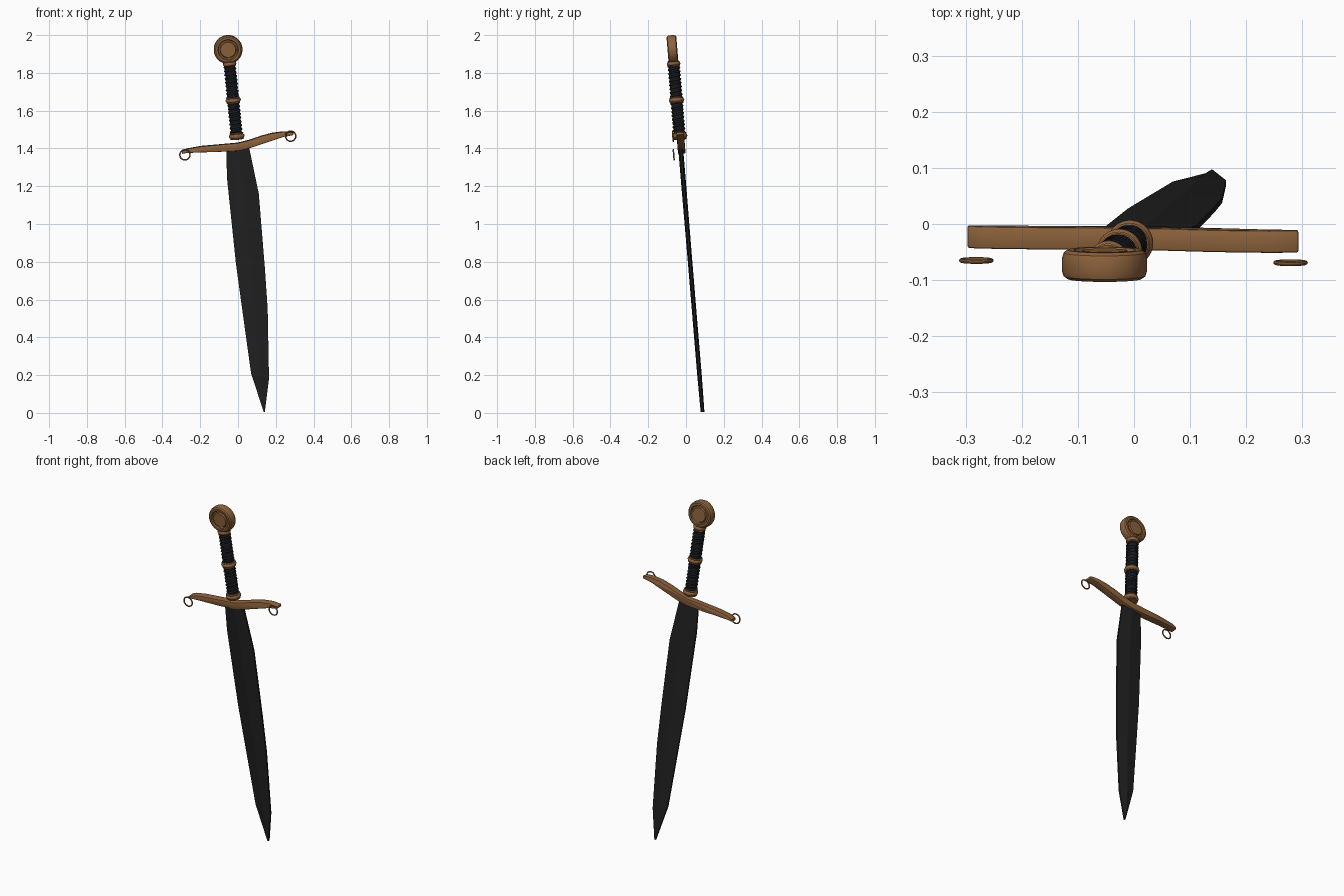
import bpy, bmesh, math
from mathutils import Vector, Matrix

old = bpy.data.objects.get("Cube")
if old:
    bpy.data.objects.remove(old)


def material(name, rgb):
    m = bpy.data.materials.new(name)
    m.use_nodes = True
    m.diffuse_color = (*rgb, 1)
    bsdf = m.node_tree.nodes["Principled BSDF"]
    bsdf.inputs["Base Color"].default_value = (*rgb, 1)
    bsdf.inputs["Roughness"].default_value = 0.6
    return m


bronze = material("bronze", (0.27, 0.125, 0.045))
steel = material("black_steel", (0.015, 0.015, 0.015))
leather = material("black_leather", (0.011, 0.012, 0.015))

# Leaning frame of the hilt, with its origin at the guard
up = Vector((-0.193, -0.16, 1.926)).normalized()
side = Vector((1, 0, 0))
side = (side - up * side.dot(up)).normalized()
back = up.cross(side)
frame = Matrix.Translation((-0.002, -0.03, 1.42)) @ Matrix((side, back, up)).transposed().to_4x4()
lean = math.atan2(0.16, 1.926)


def finish(name, bm, mat, matrix=Matrix(), angle=35):
    bmesh.ops.recalc_face_normals(bm, faces=bm.faces)
    mesh = bpy.data.meshes.new(name)
    bm.to_mesh(mesh)
    bm.free()
    mesh.materials.append(mat)
    ob = bpy.data.objects.new(name, mesh)
    bpy.context.collection.objects.link(ob)
    ob.matrix_world = matrix
    if angle:
        bpy.ops.object.select_all(action="DESELECT")
        ob.select_set(True)
        bpy.context.view_layer.objects.active = ob
        bpy.ops.object.shade_smooth_by_angle(angle=math.radians(angle))
    return ob


def lathe(name, profile, mat, matrix, closed=False, steps=32):
    bm = bmesh.new()
    verts = [bm.verts.new((r, 0, z)) for r, z in profile]
    edges = [bm.edges.new(p) for p in zip(verts, verts[1:])]
    if closed:
        edges.append(bm.edges.new((verts[-1], verts[0])))
    bmesh.ops.spin(bm, geom=verts + edges, axis=(0, 0, 1), cent=(0, 0, 0),
                   angle=math.tau, steps=steps)
    bmesh.ops.remove_doubles(bm, verts=bm.verts, dist=1e-5)
    return finish(name, bm, mat, matrix)


# Blade: flattened diamond section, (left x, left z, right x, right z, ridge, edge)
rows = [(-0.063, 1.41, 0.058, 1.41, 0.013, 0.005),
        (-0.058, 1.24, 0.11, 1.16, 0.013, 0.005),
        (-0.011, 0.79, 0.142, 0.77, 0.012, 0.005),
        (0.022, 0.55, 0.157, 0.55, 0.012, 0.005),
        (0.069, 0.21, 0.164, 0.18, 0.012, 0.005),
        (0.136, 0.005, 0.142, 0.005, 0.01, 0.005)]
bm = bmesh.new()
sections = []
for xl, zl, xr, zr, ridge, edge in rows:
    xm, zm = (xl + xr) / 2, (zl + zr) / 2
    section = [(xl, zl, -edge), (xm, zm, -ridge), (xr, zr, -edge),
               (xr, zr, edge), (xm, zm, ridge), (xl, zl, edge)]
    sections.append([bm.verts.new((x, 0.088 - 0.083 * z + d, z)) for x, z, d in section])
for a, b in zip(sections, sections[1:]):
    for i in range(6):
        j = (i + 1) % 6
        bm.faces.new((a[i], a[j], b[j], b[i]))
bm.faces.new(sections[0])
bm.faces.new(sections[-1])
finish("blade", bm, steel, angle=0)

# Guard: S-shaped bar, (x, bottom, top) relative to the middle
stations = [(-0.297, -0.048, -0.034), (-0.27, -0.043, -0.021), (-0.2, -0.04, -0.008),
            (-0.1, -0.037, 0.001), (0, -0.031, 0.01), (0.06, -0.018, 0.025),
            (0.12, 0.002, 0.046), (0.18, 0.022, 0.062), (0.24, 0.042, 0.07),
            (0.293, 0.052, 0.066)]
bm = bmesh.new()
outline = [(x, lo) for x, lo, hi in stations] + [(x, hi) for x, lo, hi in reversed(stations)]
plate = bm.faces.new([bm.verts.new((x, -0.02, z)) for x, z in outline])
moved = bmesh.ops.extrude_face_region(bm, geom=[plate])["geom"]
bmesh.ops.translate(bm, verts=[v for v in moved if isinstance(v, bmesh.types.BMVert)],
                    vec=(0, 0.04, 0))
bmesh.ops.recalc_face_normals(bm, faces=bm.faces)
rim = [e for e in bm.edges if e.calc_face_angle(0) > 0.8]
bmesh.ops.bevel(bm, geom=rim, offset=0.004, segments=2, affect="EDGES", profile=0.5)
finish("guard", bm, bronze,
       Matrix.Translation((0, -0.026, 1.42)) @ Matrix.Rotation(lean, 4, "X"), 30)

# Small rings by the guard ends
circle = [(0.027 + 0.0038 * math.cos(math.tau * i / 8), 0.0038 * math.sin(math.tau * i / 8))
          for i in range(8)]
for name, x, y, z in (("right_ring", -0.281, -0.065, 1.366), ("left_ring", 0.279, -0.069, 1.465)):
    lathe(name, circle, bronze,
          Matrix.Translation((x, y, z)) @ Matrix.Rotation(math.pi / 2 + lean, 4, "X"), True)

# Grip core
lathe("grip", [(0, 0.04), (0.028, 0.04), (0.03, 0.24), (0.028, 0.43), (0, 0.43)], leather, frame)

# Spiral leather wrap
turns, per_turn, low, high = 18, 20, 0.06, 0.425
curve = bpy.data.curves.new("grip_wrap", "CURVE")
curve.dimensions = "3D"
curve.bevel_depth = 0.006
curve.bevel_resolution = 1
spline = curve.splines.new("POLY")
count = turns * per_turn
spline.points.add(count)
for i, p in enumerate(spline.points):
    a = math.tau * i / per_turn
    p.co = (0.028 * math.cos(a), 0.028 * math.sin(a), low + (high - low) * i / count, 1)
curve.materials.append(leather)
wrap = bpy.data.objects.new("grip_wrap", curve)
bpy.context.collection.objects.link(wrap)
wrap.matrix_world = frame

# Collars: rounded band between two thin lips
for name, h, r, half in (("lower_collar", 0.046, 0.041, 0.018),
                         ("middle_collar", 0.237, 0.041, 0.016),
                         ("upper_collar", 0.431, 0.036, 0.016)):
    upper = [(r, 0), (r - 0.002, half * 0.4), (r - 0.006, half * 0.6),
             (r - 0.004, half * 0.8), (r - 0.007, half), (0, half)]
    shape = [(q, h - z) for q, z in reversed(upper[1:])] + [(q, h + z) for q, z in upper]
    lathe(name, shape, bronze, frame)

# Pommel: wheel with a grooved face on both sides
lathe("pommel_neck", [(0, 0.44), (0.027, 0.44), (0.022, 0.455), (0.022, 0.48), (0, 0.48)],
      bronze, frame)
face = [(0, 0.025), (0.04, 0.025), (0.044, 0.019), (0.051, 0.019), (0.055, 0.026),
        (0.066, 0.026), (0.073, 0.021), (0.076, 0.012)]
wheel = face + [(r, -z) for r, z in reversed(face)]
lathe("pommel", wheel, bronze,
      frame @ Matrix.Translation((0, 0, 0.508)) @ Matrix.Rotation(math.pi / 2, 4, "X"), steps=40)
